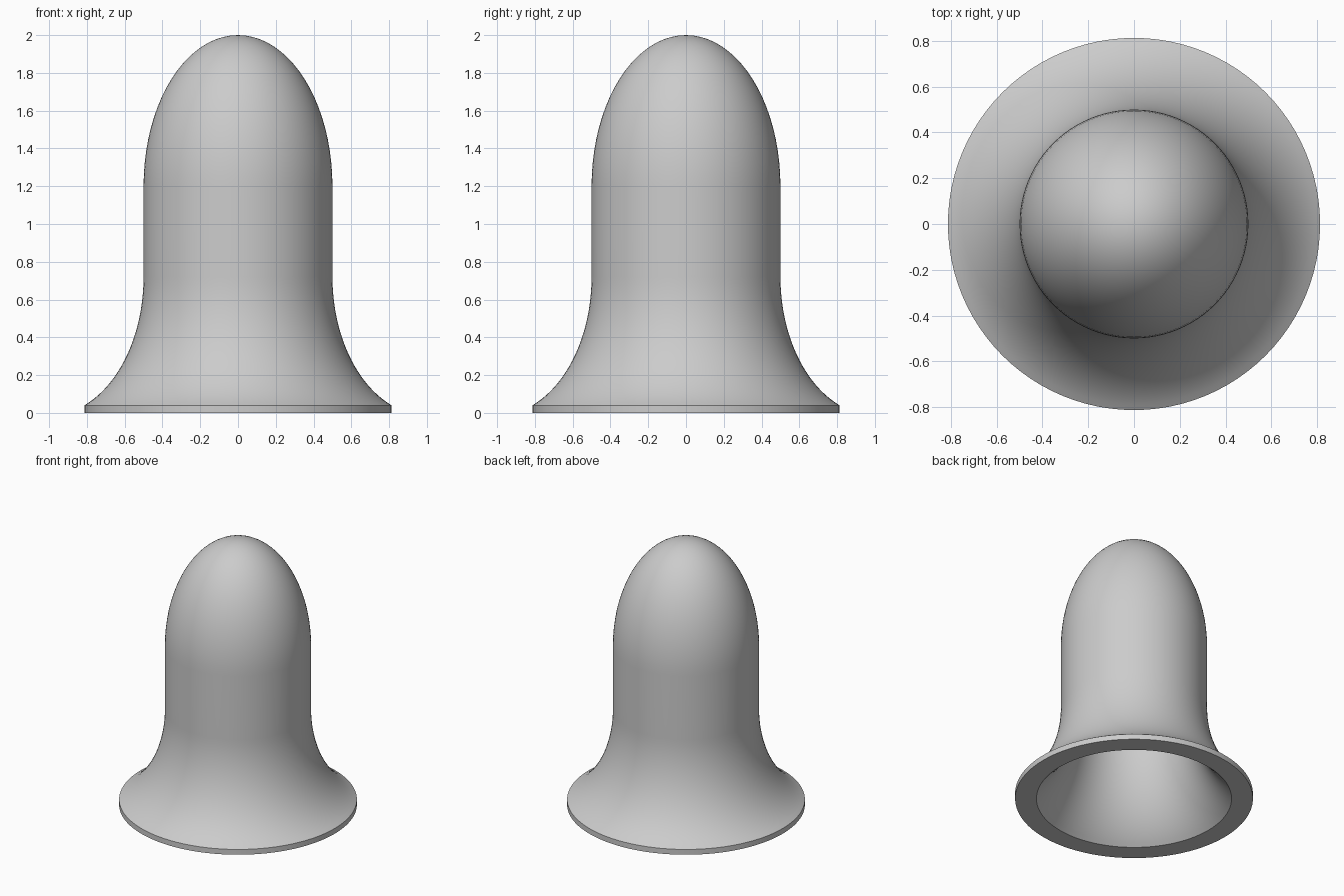
import bpy
import bmesh
from math import sin, cos, pi, sqrt, asin, radians

if "Cube" in bpy.data.objects:
    bpy.data.objects.remove(bpy.data.objects["Cube"], do_unlink=True)

SEGMENTS = 96
FLARE_Z, DOME_Z = 0.72, 1.2     # heights where the straight wall starts and ends
WALL = 0.12
RIM_Z = 0.04


def material(name, colour):
    mat = bpy.data.materials.new(name)
    mat.use_nodes = True
    mat.diffuse_color = colour
    mat.node_tree.nodes["Principled BSDF"].inputs["Base Color"].default_value = colour
    return mat


def bell_profile(inset, bottom, steps=20):
    """Flare, straight wall and elliptical dome, listed from bottom to top."""
    flare_r, flare_h = 0.5 + inset, 0.733 + inset
    dome_r, dome_h = 0.5 - inset, 0.8 - inset
    start = asin((FLARE_Z - bottom) / flare_h)
    points = []
    for i in range(steps + 1):
        a = start * (1 - i / steps)
        points.append((1 - flare_r * cos(a), FLARE_Z - flare_h * sin(a)))
    for i in range(steps + 1):
        a = pi / 2 * i / steps
        points.append((max(dome_r * cos(a), 0), DOME_Z + dome_h * sin(a)))
    points[-1] = (0, DOME_Z + dome_h)
    return points


def lathe(name, profile, mat):
    bm = bmesh.new()
    verts = [bm.verts.new((r, 0, z)) for r, z in profile]
    edges = [bm.edges.new(pair) for pair in zip(verts, verts[1:])]
    bmesh.ops.spin(bm, geom=verts + edges, cent=(0, 0, 0), axis=(0, 0, 1),
                   angle=2 * pi, steps=SEGMENTS, use_duplicate=False)
    bmesh.ops.remove_doubles(bm, verts=bm.verts, dist=0.0001)
    bmesh.ops.recalc_face_normals(bm, faces=bm.faces)
    mesh = bpy.data.meshes.new(name)
    bm.to_mesh(mesh)
    bm.free()
    obj = bpy.data.objects.new(name, mesh)
    bpy.context.collection.objects.link(obj)
    mesh.materials.append(mat)
    bpy.ops.object.select_all(action="DESELECT")
    obj.select_set(True)
    bpy.context.view_layer.objects.active = obj
    bpy.ops.object.shade_smooth_by_angle(angle=radians(30))
    return obj


# Hollow bell: inner skin from apex down, flat foot, upright rim, outer skin up
outer = bell_profile(0, RIM_Z)
inner = bell_profile(WALL, 0)
rim_radius = outer[0][0]
lathe("hollow_bell", inner[::-1] + [(rim_radius, 0)] + outer,
      material("light_grey", (0.6, 0.6, 0.6, 1)))
